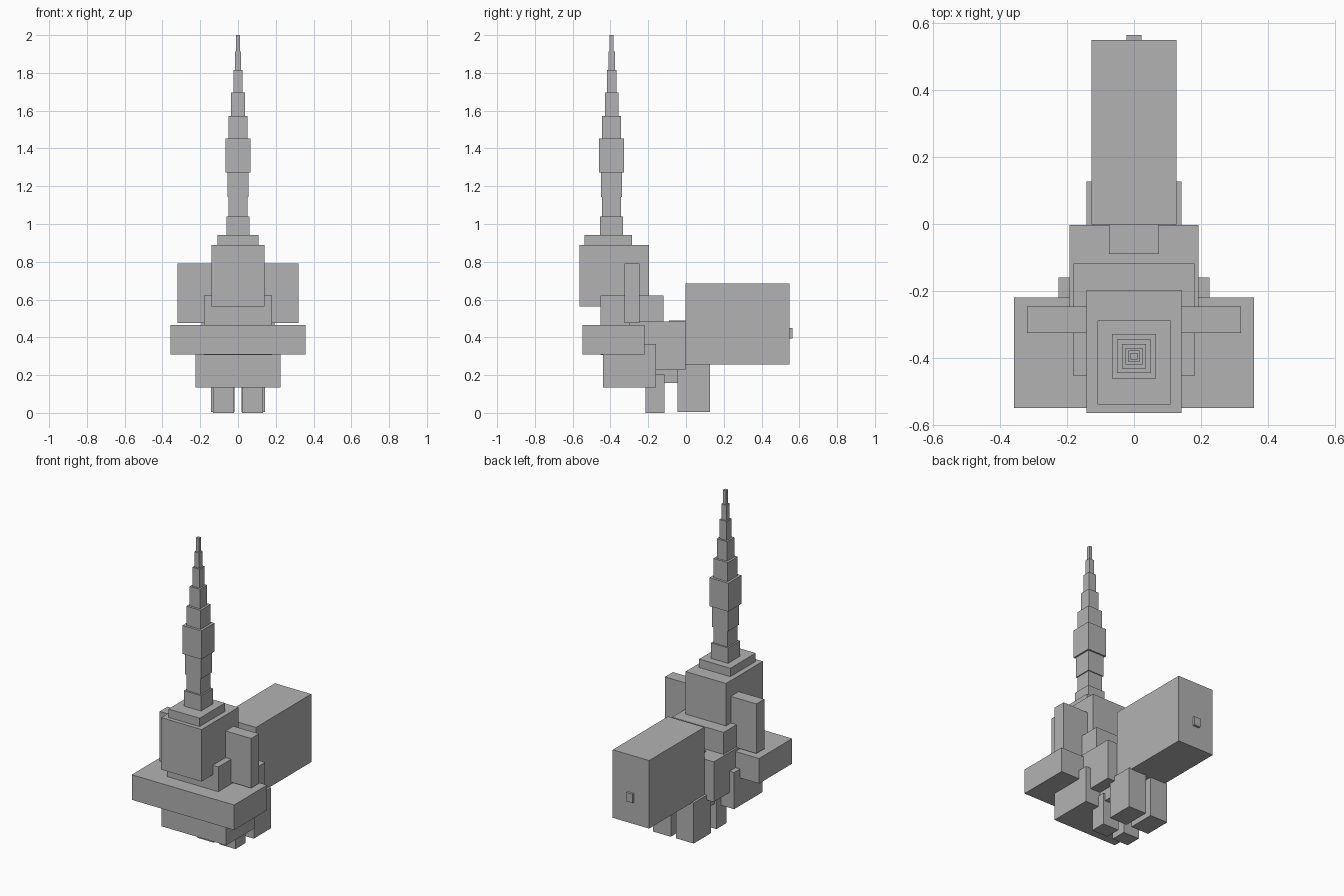
import bpy

grey = bpy.data.materials.new("plain_grey")
grey.diffuse_color = (0.448, 0.448, 0.448, 1)


def box(name, x, y, z):
    """Axis-aligned box from (min, max) pairs."""
    corners = [(a, b, c) for a in x for b in y for c in z]
    faces = [(0, 1, 3, 2), (4, 6, 7, 5), (0, 4, 5, 1),
             (2, 3, 7, 6), (0, 2, 6, 4), (1, 5, 7, 3)]
    mesh = bpy.data.meshes.new(name)
    mesh.from_pydata(corners, [], faces)
    mesh.materials.append(grey)
    obj = bpy.data.objects.new(name, mesh)
    bpy.context.collection.objects.link(obj)
    return obj


def centred(name, half, y, z):
    return box(name, (-half, half), y, z)


def pair(name, x, y, z):
    box(name + "_right", x, y, z)
    box(name + "_left", (-x[1], -x[0]), y, z)


# Head and flat brim
centred("head", 0.141, (-0.564, -0.197), (0.562, 0.89))
centred("brim", 0.109, (-0.538, -0.287), (0.89, 0.943))

# Stepped spire: half width and top height of each segment
spire = [(0.060, 1.040), (0.050, 1.142), (0.056, 1.273), (0.066, 1.452),
         (0.050, 1.572), (0.036, 1.695), (0.025, 1.815), (0.017, 1.912),
         (0.010, 2.0)]
base, centre = 0.943, -0.394
for i, (half, top) in enumerate(spire):
    centred(f"spire_{i + 1}", half, (centre - half, centre + half), (base, top))
    base = top

# Body blocks
centred("chest", 0.18, (-0.453, -0.118), (0.306, 0.622))
centred("wide_collar", 0.357, (-0.549, -0.219), (0.308, 0.466))
centred("hips", 0.225, (-0.439, -0.159), (0.134, 0.365))
centred("torso", 0.192, (-0.30, -0.003), (0.23, 0.483))
centred("underbelly", 0.12, (-0.20, 0.0), (0.157, 0.30))
pair("raised_arm", (0.13, 0.319), (-0.325, -0.246), (0.477, 0.79))

# Legs
pair("front_leg", (0.02, 0.132), (-0.214, -0.115), (0.0, 0.203))
pair("rear_leg", (0.018, 0.142), (-0.045, 0.126), (0.004, 0.26))

# Large rear block with its joint and end button
centred("rear_joint", 0.075, (-0.09, 0.05), (0.30, 0.489))
centred("rear_block", 0.127, (-0.002, 0.549), (0.256, 0.685))
centred("end_button", 0.022, (0.54, 0.564), (0.395, 0.45))
